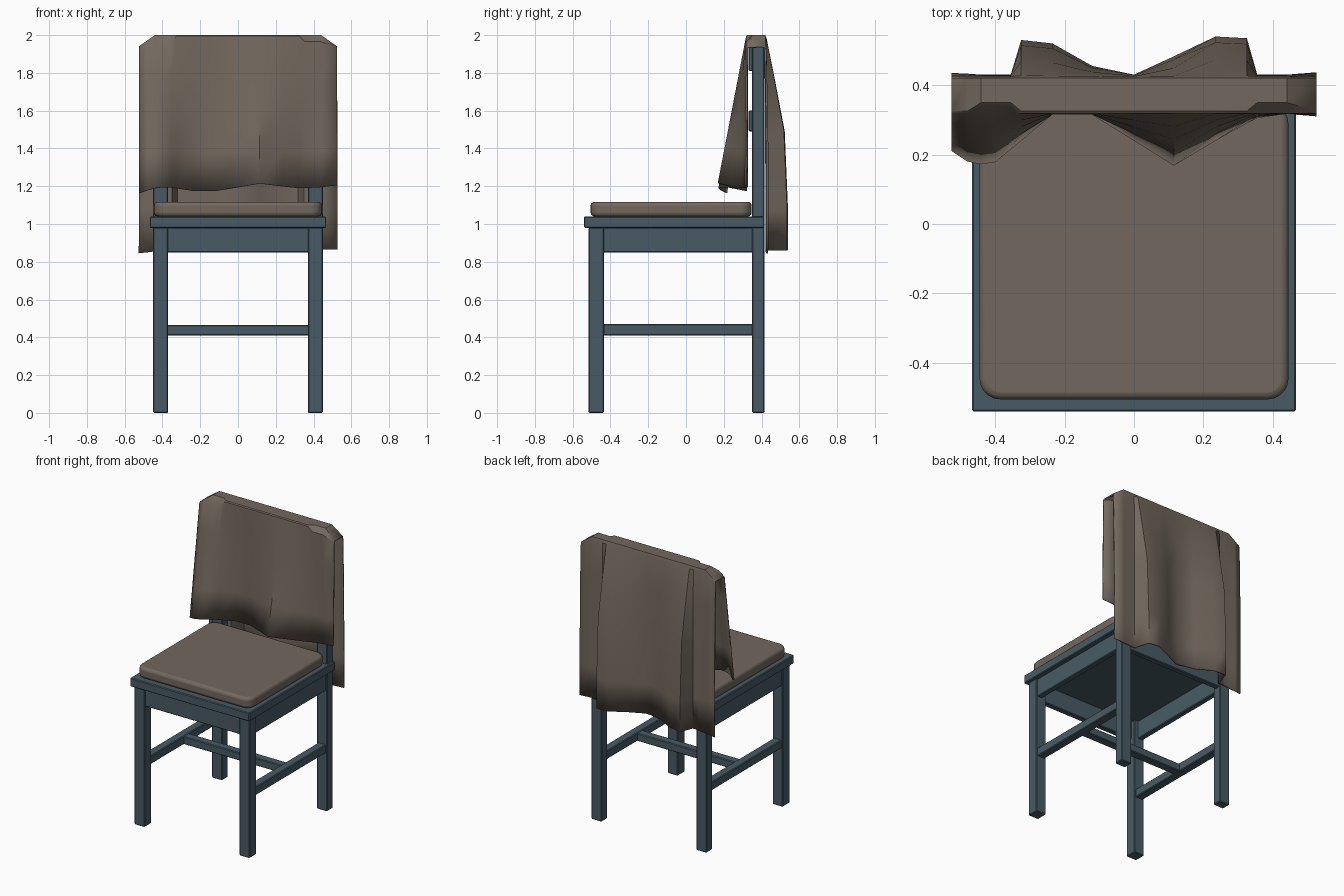
import bpy, bmesh

if "Cube" in bpy.data.objects:
    bpy.data.objects.remove(bpy.data.objects["Cube"])


def material(name, rgb):
    m = bpy.data.materials.new(name)
    m.diffuse_color = (*rgb, 1)
    m.use_nodes = True
    m.node_tree.nodes["Principled BSDF"].inputs["Base Color"].default_value = m.diffuse_color
    return m


WOOD = material("painted_wood", (0.065, 0.105, 0.13))
CLOTH = material("brown_cloth", (0.17, 0.14, 0.112))


def add_object(name, bm, mat):
    me = bpy.data.meshes.new(name)
    bm.to_mesh(me)
    bm.free()
    ob = bpy.data.objects.new(name, me)
    bpy.context.collection.objects.link(ob)
    me.materials.append(mat)
    return ob


def bevel(ob, width, segments=1):
    b = ob.modifiers.new("bevel", 'BEVEL')
    b.width, b.segments, b.limit_method = width, segments, 'ANGLE'


def smooth(ob, angle):
    bpy.ops.object.select_all(action='DESELECT')
    ob.select_set(True)
    bpy.context.view_layer.objects.active = ob
    bpy.ops.object.shade_smooth_by_angle(angle=angle)


def box_mesh(x, y, z):
    bm = bmesh.new()
    bmesh.ops.create_cube(bm, size=1)
    for v in bm.verts:
        v.co = [a[0] + (c + 0.5) * (a[1] - a[0]) for a, c in zip((x, y, z), v.co)]
    return bm


def board(name, x, y, z):
    ob = add_object(name, box_mesh(x, y, z), WOOD)
    bevel(ob, 0.005)
    return ob


# legs, side aprons and side stretchers, mirrored left and right
for side, s in (("left", -1), ("right", 1)):
    def xr(a, b):
        return tuple(sorted((s * a, s * b)))
    board(side + "_front_leg", xr(0.37, 0.45), (-0.515, -0.435), (0, 0.98))
    board(side + "_back_post", xr(0.37, 0.45), (0.35, 0.415), (0, 1.94))
    board(side + "_apron", xr(0.40, 0.44), (-0.44, 0.355), (0.85, 0.98))
    board(side + "_stretcher", xr(0.38, 0.44), (-0.44, 0.38), (0.41, 0.47))

# cross boards
board("front_apron", (-0.375, 0.375), (-0.505, -0.465), (0.85, 0.98))
board("back_apron", (-0.375, 0.375), (0.365, 0.405), (0.85, 0.98))
board("cross_stretcher", (-0.39, 0.39), (-0.06, 0.0), (0.41, 0.465))
board("seat", (-0.467, 0.467), (-0.54, 0.415), (0.98, 1.04))
board("top_rail", (-0.42, 0.42), (0.332, 0.39), (1.81, 1.94))
board("middle_rail", (-0.42, 0.42), (0.332, 0.39), (1.49, 1.60))

# seat cushion with rounded corners and soft edges
bm = box_mesh((-0.445, 0.445), (-0.505, 0.348), (1.04, 1.117))
upright = [e for e in bm.edges if abs(e.verts[0].co.z - e.verts[1].co.z) > 0.01]
bmesh.ops.bevel(bm, geom=upright, offset=0.06, segments=5, profile=0.5, affect='EDGES')
cushion = add_object("seat_cushion", bm, CLOTH)
bevel(cushion, 0.02, 3)
smooth(cushion, 0.8)

# draped cloth: x, front hem y and z, back hem y and z
COLUMNS = [
    (-0.525, 0.21, 1.165, 0.435, 0.845), (-0.48, 0.18, 1.18, 0.433, 0.85),
    (-0.44, 0.172, 1.19, 0.43, 0.855), (-0.40, 0.178, 1.195, 0.43, 0.86),
    (-0.355, 0.215, 1.195, 0.43, 0.86), (-0.325, 0.24, 1.19, 0.53, 0.865),
    (-0.235, 0.314, 1.175, 0.52, 0.87), (-0.12, 0.314, 1.175, 0.455, 0.87),
    (0.0, 0.24, 1.195, 0.43, 0.87), (0.115, 0.168, 1.215, 0.483, 0.87),
    (0.235, 0.24, 1.20, 0.54, 0.865), (0.325, 0.29, 1.19, 0.535, 0.86),
    (0.355, 0.305, 1.19, 0.43, 0.86), (0.44, 0.317, 1.195, 0.43, 0.865),
    (0.525, 0.31, 1.205, 0.437, 0.865)]
bm = bmesh.new()
grid = []
for x, fy, fz, by, bz in COLUMNS:
    end = abs(x) > 0.5
    notch = 0.34 < abs(x) < 0.46
    top = 1.94 if end else 2.0 - max(0, abs(x) - 0.44) * 0.7
    shoulder = top - (0.035 if notch else 0.006)
    path = []
    for t in (0, 0.25, 0.5, 0.75, 1):
        path.append((fy + (0.318 - fy) * t, fz + (shoulder - fz) * t))
    path += [(0.35 if notch else 0.325, top), (0.42, top)]
    for z, t in ((top - 0.02, 0.02), (1.75, 0.42), (1.49, 0.85), (1.08, 1), (bz, 1)):
        path.append((0.425 + (by - 0.425) * t, z))
    grid.append([bm.verts.new((x, y, z)) for y, z in path])
for a, b in zip(grid, grid[1:]):
    for i in range(len(a) - 1):
        bm.faces.new((a[i], b[i], b[i + 1], a[i + 1]))
cloth = add_object("draped_cloth", bm, CLOTH)
thick = cloth.modifiers.new("thickness", 'SOLIDIFY')
thick.thickness, thick.offset = 0.01, -1
smooth(cloth, 0.6)
